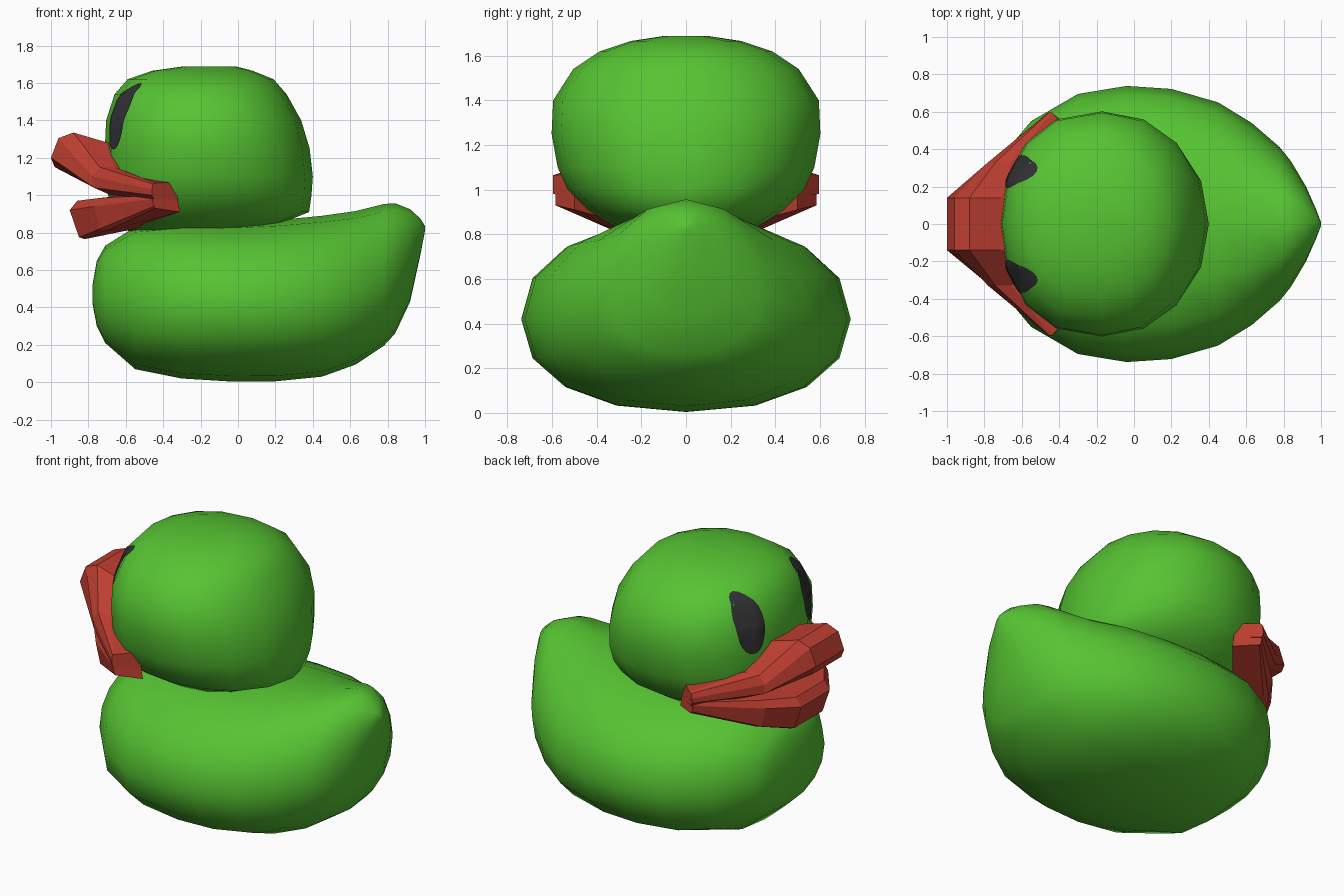
import bpy, bmesh, math
from mathutils import Vector
from mathutils.bvhtree import BVHTree

if "Cube" in bpy.data.objects:
    bpy.data.objects.remove(bpy.data.objects["Cube"])


def material(name, rgb):
    m = bpy.data.materials.new(name)
    m.diffuse_color = (*rgb, 1)
    m.use_nodes = True
    m.node_tree.nodes["Principled BSDF"].inputs["Base Color"].default_value = m.diffuse_color
    return m


GREEN = material("green", (0.093, 0.55, 0.032))
RED = material("red", (0.51, 0.048, 0.03))
BLACK = material("black", (0.033, 0.033, 0.036))


def add_mesh(name, verts, faces, mat, smooth):
    me = bpy.data.meshes.new(name)
    me.from_pydata(verts, [], faces)
    bm = bmesh.new()
    bm.from_mesh(me)
    bmesh.ops.recalc_face_normals(bm, faces=bm.faces)
    for f in bm.faces:
        f.smooth = smooth
    bm.to_mesh(me)
    bm.free()
    me.materials.append(mat)
    ob = bpy.data.objects.new(name, me)
    bpy.context.collection.objects.link(ob)
    return ob


def loft(name, rings, mat, smooth):
    """Skin a list of equal closed rings and cap both ends."""
    n = len(rings[0])
    verts = [p for r in rings for p in r]
    faces = [(i * n + j, i * n + (j + 1) % n, (i + 1) * n + (j + 1) % n, (i + 1) * n + j)
             for i in range(len(rings) - 1) for j in range(n)]
    faces += [tuple(range(n)), tuple(range(len(verts) - n, len(verts)))]
    return add_mesh(name, verts, faces, mat, smooth)


def power(v, e):
    return math.copysign(abs(v) ** e, v)


N = 16
ANGLES = [2 * math.pi * k / N for k in range(N)]

# Body: sections along x (x, half width, bottom, top, widest height, top fullness)
body_stations = [
    (-0.778, 0.06, 0.42, 0.52, 0.46, 0.9), (-0.755, 0.24, 0.30, 0.65, 0.46, 0.9),
    (-0.71, 0.36, 0.21, 0.73, 0.45, 0.9), (-0.55, 0.55, 0.07, 0.83, 0.43, 0.9),
    (-0.30, 0.695, 0.02, 0.853, 0.42, 0.9), (-0.04, 0.738, 0.004, 0.855, 0.42, 0.9),
    (0.20, 0.722, 0.005, 0.866, 0.42, 0.9), (0.45, 0.65, 0.03, 0.89, 0.43, 0.95),
    (0.63, 0.54, 0.095, 0.915, 0.46, 1.1), (0.78, 0.41, 0.195, 0.953, 0.5, 1.2),
    (0.84, 0.335, 0.26, 0.957, 0.55, 1.2), (0.92, 0.2, 0.43, 0.925, 0.66, 1.1),
    (0.975, 0.075, 0.68, 0.875, 0.78, 1.0), (1.0, 0.01, 0.81, 0.835, 0.825, 1.0)]
rings = []
for x, w, lo, hi, mid, e in body_stations:
    ring = []
    for a in ANGLES:
        c, s = math.cos(a), math.sin(a)
        ex, h = (e, hi - mid) if s > 0 else (0.9, mid - lo)
        ring.append((x, w * power(c, 0.9), mid + h * power(s, ex)))
    rings.append(ring)
loft("body", rings, GREEN, True)

# Head: horizontal rings (z, front x, back x, half width)
head_levels = [
    (0.80, -0.58, 0.15, 0.26), (0.87, -0.64, 0.28, 0.38), (0.91, -0.67, 0.38, 0.44),
    (1.0, -0.695, 0.393, 0.53), (1.1, -0.71, 0.40, 0.575), (1.25, -0.712, 0.383, 0.602),
    (1.4, -0.705, 0.338, 0.595), (1.54, -0.66, 0.26, 0.505), (1.62, -0.59, 0.19, 0.385),
    (1.665, -0.46, 0.08, 0.25), (1.688, -0.30, -0.01, 0.10)]
rings = []
for z, front, back, w in head_levels:
    cx = -0.17
    ring = []
    for a in ANGLES:
        c, s = math.cos(a), math.sin(a)
        r = back - cx if c > 0 else cx - front
        e = 0.95 if c > 0 else 0.82
        ring.append((cx + r * power(c, e), w * power(s, 0.95), z))
    rings.append(ring)
head = loft("head", rings, GREEN, True)

# Eyes: thin ovals laid onto the front of the head
bm = bmesh.new()
bm.from_mesh(head.data)
bmesh.ops.triangulate(bm, faces=bm.faces)
tree = BVHTree.FromBMesh(bm)
bm.free()


def on_head(y, z):
    hit, normal, _, _ = tree.ray_cast(Vector((-2, y, z)), Vector((1, 0, 0)))
    return hit + Vector((-0.008, 0, 0.002))


SEG, RADII = 24, (0.25, 0.5, 0.75, 1.0)
for side, label in ((-1, "right"), (1, "left")):
    verts = [on_head(side * 0.28 + 0.088 * r * math.cos(2 * math.pi * k / SEG),
                     1.42 + 0.178 * r * math.sin(2 * math.pi * k / SEG))
             for r in RADII for k in range(SEG)]
    faces = [tuple(reversed(range(SEG)))]
    for i in range(len(RADII) - 1):
        for k in range(SEG):
            a, b = i * SEG + k, i * SEG + (k + 1) % SEG
            faces.append((a, a + SEG, b + SEG, b))
    eye = add_mesh("eye_" + label, verts, faces, BLACK, True)
    # make the plate face forward
    if eye.data.polygons[0].normal.x > 0:
        eye.data.flip_normals()


# Bill: (y outer, y inner, xz profile from inner top round the front to inner bottom)
def bill(name, sections):
    half = []
    for y_out, y_in, prof in sections:
        n = len(prof)
        half.append([(x, y_in if i in (0, n - 1) else y_out, z)
                     for i, (x, z) in enumerate(prof)])
    other = [[(x, -y, z) for x, y, z in r] for r in reversed(half)]
    loft(name, half + other, RED, False)


bill("upper_bill", [
    (0.595, 0.50, [(-0.34, 1.07), (-0.44, 1.065), (-0.455, 1.06), (-0.46, 1.03),
                   (-0.46, 1.0), (-0.45, 0.98), (-0.32, 0.97)]),
    (0.33, 0.30, [(-0.58, 1.12), (-0.66, 1.15), (-0.74, 1.15), (-0.78, 1.10),
                  (-0.77, 1.04), (-0.68, 1.0), (-0.5, 0.99)]),
    (0.14, 0.14, [(-0.6, 1.25), (-0.71, 1.285), (-0.88, 1.335), (-0.96, 1.305),
                  (-1.0, 1.2), (-0.98, 1.15), (-0.6, 1.0)])])
bill("lower_bill", [
    (0.585, 0.50, [(-0.33, 1.01), (-0.44, 1.01), (-0.455, 1.0), (-0.46, 0.98),
                   (-0.45, 0.94), (-0.44, 0.93), (-0.31, 0.91)]),
    (0.31, 0.28, [(-0.5, 1.0), (-0.65, 0.995), (-0.74, 0.985), (-0.77, 0.94),
                  (-0.74, 0.82), (-0.70, 0.81), (-0.5, 0.85)]),
    (0.14, 0.14, [(-0.55, 0.99), (-0.72, 0.985), (-0.86, 0.97), (-0.9, 0.92),
                  (-0.85, 0.775), (-0.82, 0.765), (-0.55, 0.82)])])
